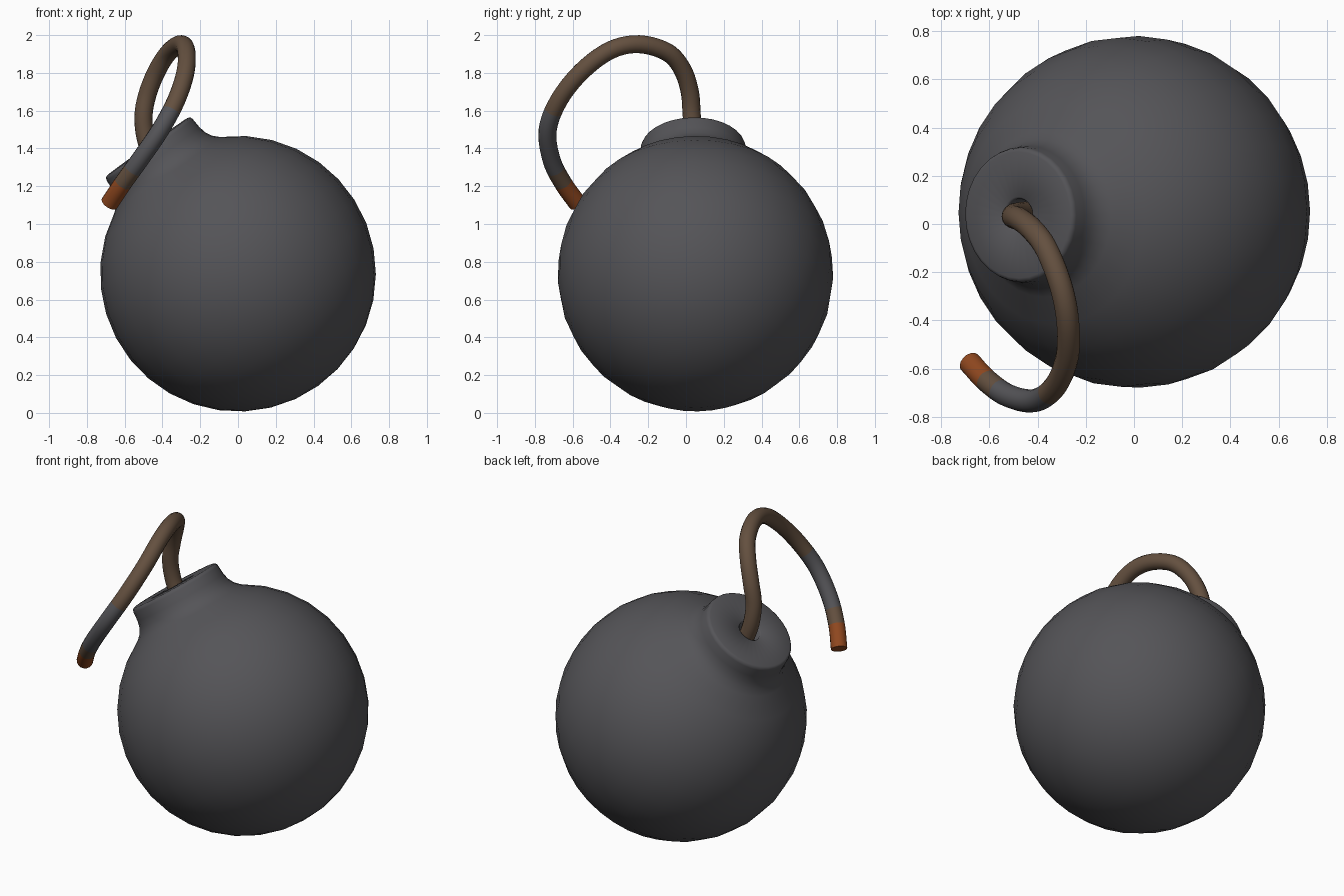
import bpy
import bmesh
from math import sin, cos, pi, radians
from mathutils import Vector

cube = bpy.data.objects.get("Cube")
if cube:
    bpy.data.objects.remove(cube)


def material(name, rgb):
    mat = bpy.data.materials.new(name)
    mat.use_nodes = True
    mat.diffuse_color = (*rgb, 1)
    mat.node_tree.nodes["Principled BSDF"].inputs["Base Color"].default_value = (*rgb, 1)
    return mat


iron = material("dark iron", (0.09, 0.089, 0.097))
cord = material("brown cord", (0.127, 0.08, 0.05))
ash = material("grey ash", (0.09, 0.089, 0.097))
ember = material("orange ember", (0.28, 0.065, 0.014))


def finish(bm, name, mats, angle):
    bmesh.ops.recalc_face_normals(bm, faces=bm.faces)
    mesh = bpy.data.meshes.new(name)
    bm.to_mesh(mesh)
    bm.free()
    obj = bpy.data.objects.new(name, mesh)
    bpy.context.collection.objects.link(obj)
    for mat in mats:
        mesh.materials.append(mat)
    bpy.ops.object.select_all(action="DESELECT")
    obj.select_set(True)
    bpy.context.view_layer.objects.active = obj
    bpy.ops.object.shade_smooth_by_angle(angle=radians(angle))
    return obj


# Round body with its filleted neck and fuse hole, lathed as one profile
RADIUS = 0.73
ARC_STEPS = 14
start = radians(28)
profile = []
for i in range(ARC_STEPS + 1):
    a = pi + (start - pi) * i / ARC_STEPS
    profile.append((max(RADIUS * sin(a), 0), RADIUS * cos(a)))
profile += [(0.312, 0.675), (0.293, 0.71), (0.284, 0.75), (0.28, 0.805),
            (0.275, 0.82), (0.262, 0.826), (0.075, 0.826), (0.067, 0.818),
            (0.064, 0.72), (0, 0.72)]

bm = bmesh.new()
verts = [bm.verts.new((r, 0, h)) for r, h in profile]
edges = [bm.edges.new(pair) for pair in zip(verts, verts[1:])]
bmesh.ops.spin(bm, geom=verts + edges, cent=(0, 0, 0), axis=(0, 0, 1),
               angle=2 * pi, steps=32, use_merge=True)
bmesh.ops.remove_doubles(bm, verts=bm.verts, dist=0.0005)
body = finish(bm, "body_and_neck", [iron], 50)
tilt = Vector((-0.58, -0.015, 0.814))
body.rotation_mode = "QUATERNION"
body.rotation_quaternion = Vector((0, 0, 1)).rotation_difference(tilt)
body.location = (0, 0.05, 0.737)

# Fuse: round cord swept along a smooth path
path = [Vector(p) for p in (
    (-0.45, 0.045, 1.34), (-0.49, 0.04, 1.46), (-0.5, 0.03, 1.58),
    (-0.475, 0.02, 1.7), (-0.425, -0.02, 1.82), (-0.365, -0.1, 1.91),
    (-0.305, -0.25, 1.952), (-0.275, -0.4, 1.92), (-0.277, -0.55, 1.81),
    (-0.325, -0.67, 1.66), (-0.41, -0.732, 1.5), (-0.52, -0.712, 1.34),
    (-0.61, -0.65, 1.215), (-0.68, -0.575, 1.11))]
STEPS, SIDES, THICK = 5, 16, 0.048


def smooth_path(points):
    ends = [2 * points[0] - points[1]] + points + [2 * points[-1] - points[-2]]
    out = []
    for a, b, c, d in zip(ends, ends[1:], ends[2:], ends[3:]):
        for k in range(STEPS):
            t = k / STEPS
            out.append(0.5 * (2 * b + (c - a) * t + (2 * a - 5 * b + 4 * c - d) * t * t
                              + (3 * b - a - 3 * c + d) * t ** 3))
    return out + [points[-1]]


def fuse_colour(index):
    z = centres[index].z
    if index < len(centres) // 2 or z > 1.62:
        return 0
    return 1 if z > 1.29 else 0 if z > 1.225 else 2


centres = smooth_path(path)
bm = bmesh.new()
rings = []
side = Vector((1, 0, 0))
for i, c in enumerate(centres):
    along = (centres[min(i + 1, len(centres) - 1)] - centres[max(i - 1, 0)]).normalized()
    side = (side - along * side.dot(along)).normalized()
    up = along.cross(side)
    rings.append([bm.verts.new(c + THICK * (side * cos(2 * pi * k / SIDES)
                                            + up * sin(2 * pi * k / SIDES)))
                  for k in range(SIDES)])
for i, (low, high) in enumerate(zip(rings, rings[1:])):
    for k in range(SIDES):
        n = (k + 1) % SIDES
        face = bm.faces.new((low[k], low[n], high[n], high[k]))
        face.material_index = fuse_colour(i)
bm.faces.new(rings[0])
bm.faces.new(rings[-1]).material_index = 2
finish(bm, "fuse", [cord, ash, ember], 40)
